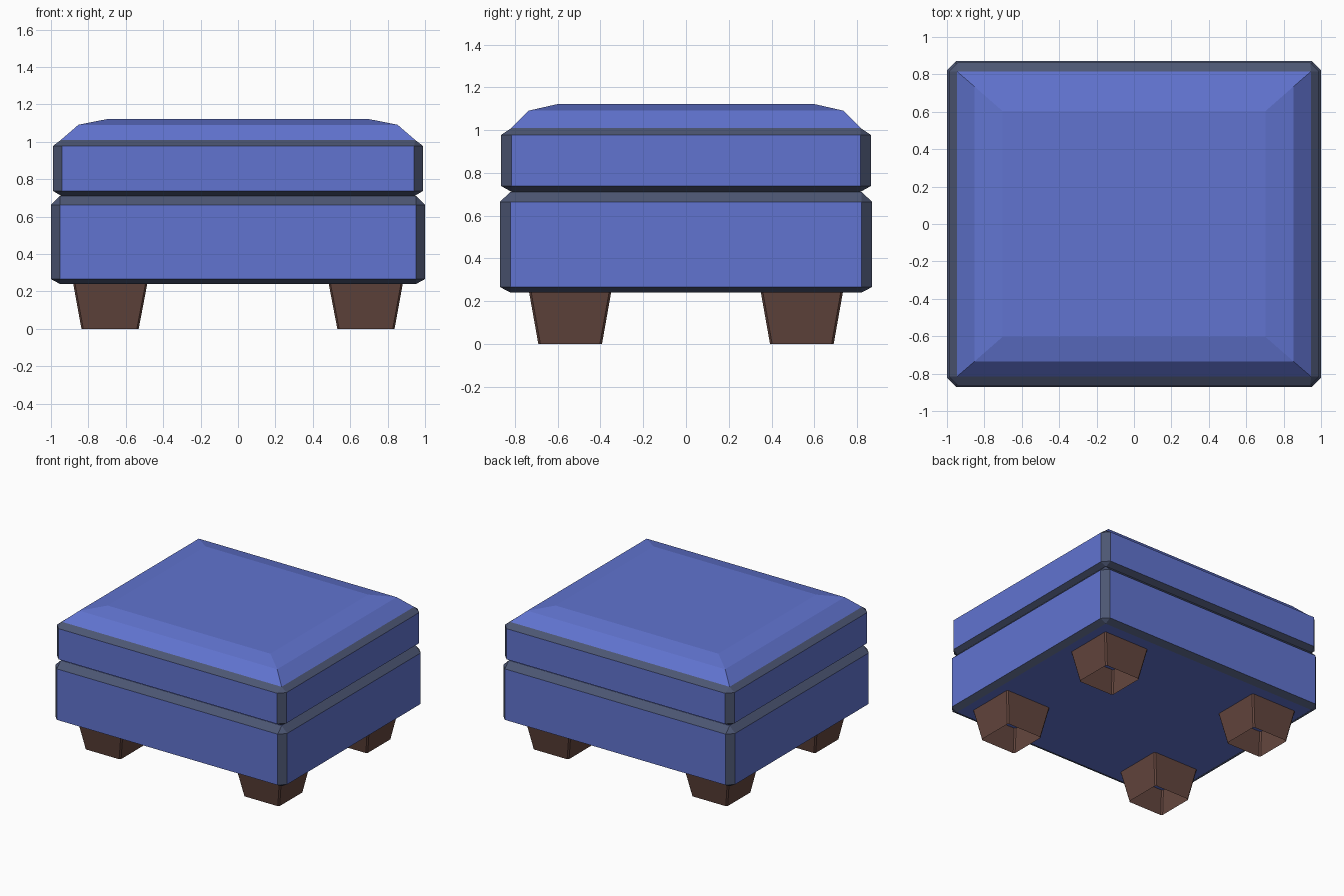
import bpy, bmesh

if "Cube" in bpy.data.objects:
    bpy.data.objects.remove(bpy.data.objects["Cube"])


def make_mat(name, rgb):
    m = bpy.data.materials.new(name)
    m.diffuse_color = (*rgb, 1)
    m.use_nodes = True
    m.node_tree.nodes["Principled BSDF"].inputs["Base Color"].default_value = m.diffuse_color
    return m


BLUE = make_mat("blue fabric", (0.119, 0.174, 0.63))
PIPING = make_mat("slate piping", (0.073, 0.093, 0.171))
WOOD = make_mat("brown wood", (0.127, 0.061, 0.048))


def ring(bm, hx, hy, z, cx=0, cy=0, c=(0, 0)):
    """Rectangle with corners cut by c, always eight points."""
    a, b = hx - c[0], hy - c[1]
    pts = [(hx, -b), (hx, b), (a, hy), (-a, hy), (-hx, b), (-hx, -b), (-a, -hy), (a, -hy)]
    return [bm.verts.new((cx + x, cy + y, z)) for x, y in pts]


def bridge(bm, lower, upper, side_mat, corner_mat):
    for i in range(8):
        j = (i + 1) % 8
        f = bm.faces.new((lower[i], lower[j], upper[j], upper[i]))
        f.material_index = corner_mat if i % 2 else side_mat


def finish(bm, name, mats):
    # merge the doubled points of uncut corners
    bmesh.ops.remove_doubles(bm, verts=bm.verts, dist=0.0005)
    me = bpy.data.meshes.new(name)
    bm.to_mesh(me)
    bm.free()
    for m in mats:
        me.materials.append(m)
    ob = bpy.data.objects.new(name, me)
    bpy.context.collection.objects.link(ob)
    return ob


def padded_block(name, levels):
    """levels: (hx, hy, z, corner cut, material of the band above)."""
    bm = bmesh.new()
    rings = [ring(bm, hx, hy, z, c=c) for hx, hy, z, c, _ in levels]
    for k in range(len(rings) - 1):
        bridge(bm, rings[k], rings[k + 1], levels[k][4], 1)
    bm.faces.new(rings[0][::-1])
    bm.faces.new(rings[-1])
    return finish(bm, name, (BLUE, PIPING))


NONE, CUT = (0, 0), (0.048, 0.049)

# Base box with piped edges
padded_block("base", [
    (0.952, 0.822, 0.24, NONE, 1),
    (1.0, 0.871, 0.266, CUT, 0),
    (1.0, 0.871, 0.663, CUT, 1),
    (0.952, 0.822, 0.711, NONE, 0)])

# Seat cushion with a stepped, domed top
padded_block("seat_cushion", [
    (0.945, 0.816, 0.711, NONE, 1),
    (0.99, 0.865, 0.738, CUT, 0),
    (0.99, 0.865, 0.977, CUT, 1),
    (0.947, 0.816, 1.01, NONE, 0),
    (0.853, 0.735, 1.091, NONE, 0),
    (0.702, 0.603, 1.121, NONE, 0)])

# Four hollow tapered legs with slightly cut corners
for sy, end in ((-1, "front"), (1, "back")):
    for sx, side in ((-1, "left"), (1, "right")):
        bm = bmesh.new()
        low = ring(bm, 0.153, 0.149, 0, sx * 0.684, sy * 0.542, (0.01, 0.01))
        top = ring(bm, 0.198, 0.192, 0.241, sx * 0.683, sy * 0.542, (0.01, 0.01))
        bridge(bm, low, top, 0, 0)
        finish(bm, f"{end}_{side}_leg", (WOOD,))
